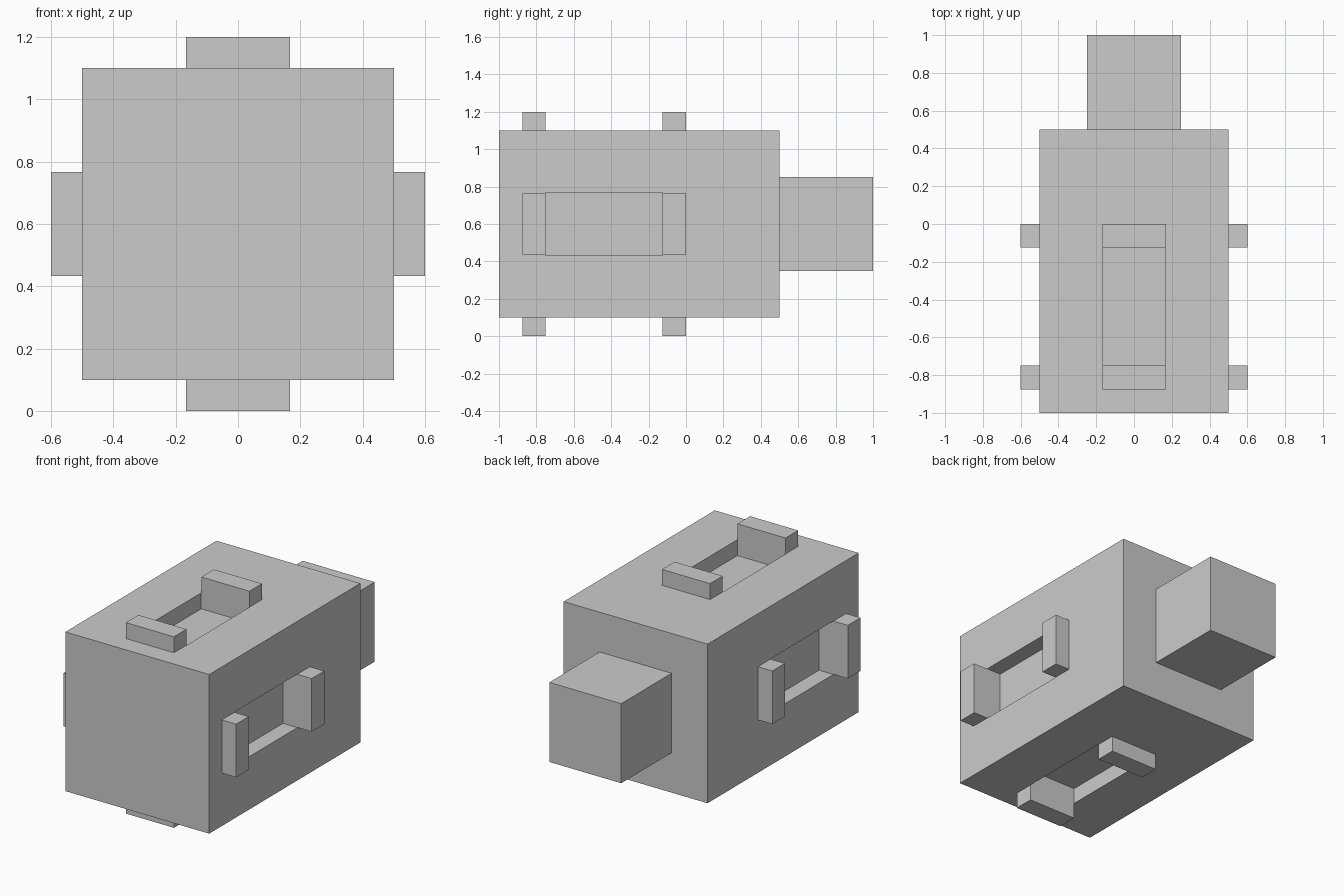
import bpy
import bmesh
from math import pi
from mathutils import Matrix, Vector

if "Cube" in bpy.data.objects:
    bpy.data.objects.remove(bpy.data.objects["Cube"])

CENTRE_Z = 0.6
AXIS = Matrix.Translation((0, 0, CENTRE_Z))


def boxes(name, specs):
    """One object from boxes given as (min corner, max corner, transform)."""
    bm = bmesh.new()
    for lo, hi, xf in specs:
        lo, hi = Vector(lo), Vector(hi)
        place = Matrix.Translation((lo + hi) / 2) @ Matrix.Diagonal((*(hi - lo), 1))
        bmesh.ops.create_cube(bm, size=1, matrix=xf @ place)
    mesh = bpy.data.meshes.new(name)
    bm.to_mesh(mesh)
    bm.free()
    ob = bpy.data.objects.new(name, mesh)
    bpy.context.collection.objects.link(ob)
    return ob


# The four long sides, each a quarter turn about the body's y axis
sides = {n: AXIS @ Matrix.Rotation(i * pi / 2, 4, 'Y')
         for i, n in enumerate(("top", "right", "bottom", "left"))}

# Main body, with a shallow pocket sunk in each long side
body = boxes("body", [((-0.5, -1, -0.5), (0.5, 0.5, 0.5), AXIS)])
cutter = boxes("pocket_cutter",
               [((-0.168, -0.75, 0.4), (0.168, -0.125, 0.7), xf) for xf in sides.values()])
cutter.hide_render = True
cutter.hide_set(True)
cut = body.modifiers.new("pockets", 'BOOLEAN')
cut.operation = 'DIFFERENCE'
cut.solver = 'EXACT'
cut.object = cutter
bpy.context.view_layer.objects.active = body
bpy.ops.object.modifier_apply(modifier=cut.name)
bpy.data.objects.remove(cutter)

# Square block on the back
boxes("back_block", [((-0.25, 0.5, -0.25), (0.25, 1, 0.25), AXIS)])

# Raised lugs at both ends of every pocket
for side, xf in sides.items():
    for end, y in (("front", -0.875), ("back", -0.125)):
        boxes(f"{side}_{end}_lug", [((-0.167, y, 0.5), (0.167, y + 0.125, 0.6), xf)])
